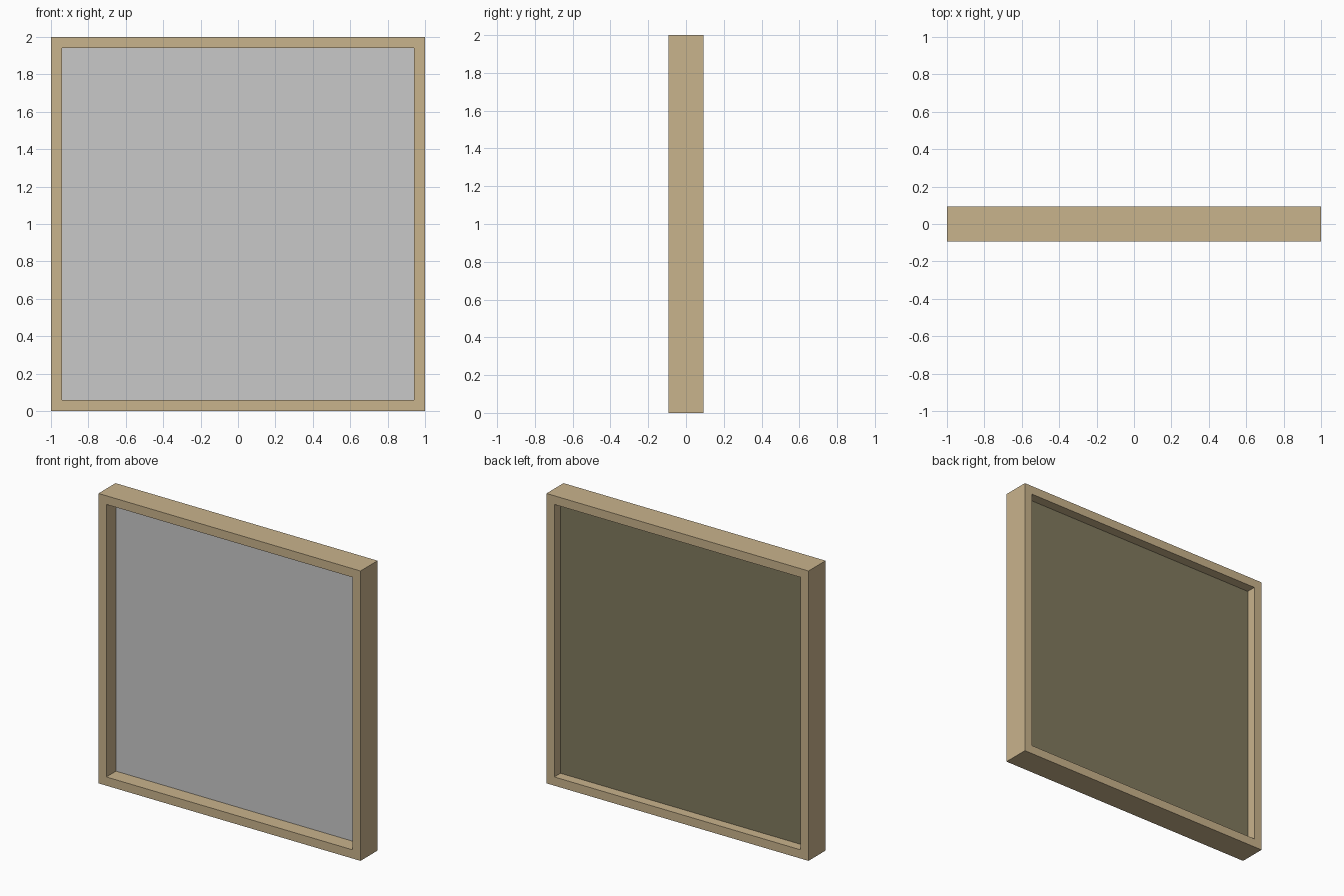
import bpy
import bmesh
from mathutils import Vector

cube = bpy.data.objects.get("Cube")
if cube:
    bpy.data.objects.remove(cube, do_unlink=True)


def make_material(name, color):
    mat = bpy.data.materials.new(name)
    mat.use_nodes = True
    mat.diffuse_color = (*color, 1)
    mat.node_tree.nodes["Principled BSDF"].inputs["Base Color"].default_value = (*color, 1)
    return mat


def box(name, low, high, mat):
    low, high = Vector(low), Vector(high)
    mesh = bpy.data.meshes.new(name)
    bm = bmesh.new()
    bmesh.ops.create_cube(bm, size=1)
    bmesh.ops.scale(bm, vec=high - low, verts=bm.verts)
    bm.to_mesh(mesh)
    bm.free()
    mesh.materials.append(mat)
    obj = bpy.data.objects.new(name, mesh)
    obj.location = (low + high) / 2
    bpy.context.collection.objects.link(obj)
    return obj


wood = make_material("tan wood", (0.584, 0.451, 0.262))
grey = make_material("light grey board", (0.584, 0.584, 0.584))
olive = make_material("olive backing", (0.22, 0.195, 0.112))

SIZE = 2.0
HALF = SIZE / 2
BAR = 0.06            # visible width of each frame bar
DEPTH = 0.093         # half the frame depth
INNER = HALF - BAR

# Full-height stiles
for side, x in (("right", -HALF), ("left", INNER)):
    box(side + "_stile", (x, -DEPTH, 0), (x + BAR, DEPTH, SIZE), wood)

# Rails fitted between the stiles
for level, z in (("bottom", 0), ("top", SIZE - BAR)):
    box(level + "_rail", (-INNER, -DEPTH, z), (INNER, DEPTH, z + BAR), wood)

# Recessed panel: grey front board on an olive backing
FRONT, SEAM, BACK = 0.012, 0.019, 0.026
box("front_board", (-INNER, FRONT, BAR), (INNER, SEAM, SIZE - BAR), grey)
box("backing_board", (-INNER, SEAM, BAR), (INNER, BACK, SIZE - BAR), olive)
